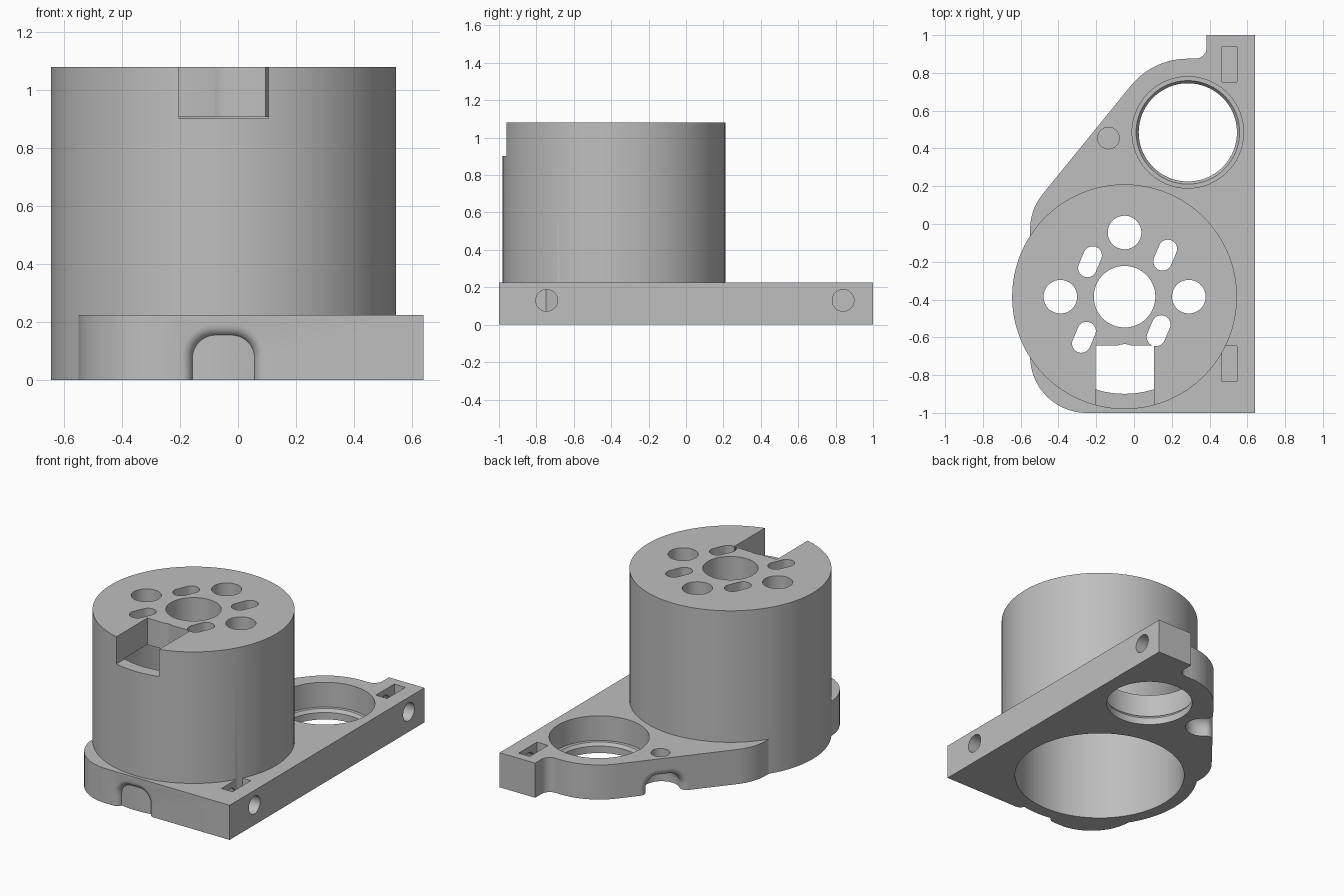
import bpy, bmesh, math
from math import sin, cos, radians, pi
from mathutils import Vector

cube = bpy.data.objects.get("Cube")
if cube:
    bpy.data.objects.remove(cube, do_unlink=True)

grey = bpy.data.materials.new("plain_grey")
grey.use_nodes = True
GREY = (0.52, 0.52, 0.52, 1)
grey.diffuse_color = GREY
grey.node_tree.nodes["Principled BSDF"].inputs["Base Color"].default_value = GREY


def loft(name, loops):
    """Closed solid through equal-length loops of 3D points."""
    bm = bmesh.new()
    rings = [[bm.verts.new(p) for p in loop] for loop in loops]
    n = len(rings[0])
    for a, b in zip(rings, rings[1:]):
        for i in range(n):
            j = (i + 1) % n
            bm.faces.new((a[i], a[j], b[j], b[i]))
    bm.faces.new(rings[0])
    bm.faces.new(rings[-1])
    bmesh.ops.recalc_face_normals(bm, faces=bm.faces)
    mesh = bpy.data.meshes.new(name)
    bm.to_mesh(mesh)
    bm.free()
    mesh.materials.append(grey)
    ob = bpy.data.objects.new(name, mesh)
    bpy.context.collection.objects.link(ob)
    return ob


def prism(name, outline, z0, z1):
    return loft(name, [[(x, y, z) for x, y in outline] for z in (z0, z1)])


def arc(cx, cy, r, a0, a1, n=24):
    return [(cx + r * cos(radians(a0 + (a1 - a0) * i / n)),
             cy + r * sin(radians(a0 + (a1 - a0) * i / n))) for i in range(n + 1)]


def circle(cx, cy, r, n=64):
    return arc(cx, cy, r, 0, 360 - 360 / n, n - 1)


def rect(x0, x1, y0, y1):
    return [(x0, y0), (x1, y0), (x1, y1), (x0, y1)]


def combine(target, other, operation="DIFFERENCE"):
    """Apply a boolean and remove the helper."""
    other.hide_render = True
    mod = target.modifiers.new("bool", "BOOLEAN")
    mod.operation, mod.solver, mod.object = operation, "EXACT", other
    bpy.context.view_layer.objects.active = target
    bpy.ops.object.modifier_apply(modifier=mod.name)
    bpy.data.objects.remove(other, do_unlink=True)


def arch_notch(origin, inward, height, half=0.106, rad=0.04):
    """Arched recess with a rounded mouth and a round inner end."""
    o, d = Vector(origin), Vector(inward).normalized()
    side = Vector((-d.y, d.x))
    steps = [(-0.02, rad, half + rad)]
    for i in range(7):
        t = pi / 2 * i / 6
        off = rad * (1 - sin(t))
        steps.append((rad * (1 - cos(t)), off, half + off))
    for i in range(8):
        t = pi / 2 * i / 7.5
        steps.append((0.065 + 0.1 * sin(t), 0, half * cos(t)))
    loops = []
    for depth, off, w in steps:
        h, k = height + off, w / (half + off)
        r = 0.075 + off
        pts = [(half + off, -0.05)]
        pts += arc(half - 0.075, height - 0.075, r, 0, 90, 10)
        pts += arc(0.075 - half, height - 0.075, r, 90, 180, 10)
        pts += [(-half - off, -0.05)]
        loop = []
        for u, z in pts:
            p = o + d * depth + side * (u * k)
            loop.append((p.x, p.y, z))
        loops.append(loop)
    return loft("notch_cutter", loops)


# Key centres
HX, HY = -0.05, -0.385       # tall housing
BX, BY = 0.285, 0.485        # bearing seat
PLATE = 0.225
N = Vector((cos(radians(141)), sin(radians(141))))   # normal of the slanted edge

# Base plate
outline = [(0.64, -1), (0.64, 1), (0.385, 1)]
outline += arc(0.325, 0.935, 0.06, 0, -90, 12)
outline += arc(BX, BY, 0.39, 90, 141)
outline += arc(-0.25, -0.03, 0.30, 141, 180)
outline += arc(-0.25, -0.70, 0.30, 180, 270, 32)
body = prism("motor_mount_body", outline, 0, PLATE)

# Stepped bearing seat with a small conical lip
seat = [(0.26, -0.05), (0.26, 0.045), (0.274, 0.065), (0.295, 0.065), (0.295, 0.30)]
combine(body, loft("seat_cutter", [[(x, y, z) for x, y in circle(BX, BY, r, 96)]
                                   for r, z in seat]))

# Blind hole on top and the two arched recesses in the rim
pin = Vector((-0.135, 0.455))
combine(body, prism("pin_cutter", circle(*pin, 0.057, 40), 0.155, 0.3))
edge = pin + N * (Vector((BX, BY)).dot(N) + 0.39 - pin.dot(N))
combine(body, arch_notch(edge, -N, 0.11))
combine(body, arch_notch((HX, -1), (0, 1), 0.15))

# Nut pockets and the side screw holes that meet them
for y in (-0.74, 0.847):
    combine(body, prism("nut_cutter", rect(0.465, 0.545, y - 0.094, y + 0.094), 0.03, 0.3))
for y in (-0.745, 0.84):
    ring = circle(y, 0.13, 0.058, 40)
    combine(body, loft("screw_cutter", [[(x, a, b) for a, b in ring] for x in (0.42, 0.7)]))

# Tall round housing, hollow from below
combine(body, prism("housing", circle(HX, HY, 0.595, 128), 0, 1.08), "UNION")
combine(body, prism("bore_cutter", circle(HX, HY, 0.514, 128), -0.1, 0.908))

# Centre hole and ring of four round holes through the cap
combine(body, prism("hub_cutter", circle(HX, HY, 0.163), 0.8, 1.2))
for i in range(4):
    a = i * pi / 2
    combine(body, prism("hole_cutter",
                        circle(HX + 0.34 * cos(a), HY + 0.34 * sin(a), 0.089, 48), 0.8, 1.2))

# Four slanted slots
for dx, dy in ((-0.183, 0.185), (0.215, 0.22), (-0.215, -0.215), (0.18, -0.18)):
    x, y = HX + dx, HY + dy
    slot = arc(x + 0.014, y + 0.033, 0.049, -23, 157, 16)
    slot += arc(x - 0.014, y - 0.033, 0.049, 157, 337, 16)
    combine(body, prism("slot_cutter", slot, 0.8, 1.2))

# Square cable notch at the front of the cap
combine(body, prism("cable_cutter", rect(-0.203, 0.105, -1.2, -0.642), 0.903, 1.2))

# Smooth curved walls, crisp edges
bpy.ops.object.select_all(action="DESELECT")
body.select_set(True)
bpy.context.view_layer.objects.active = body
bpy.ops.object.shade_smooth_by_angle(angle=radians(30))
